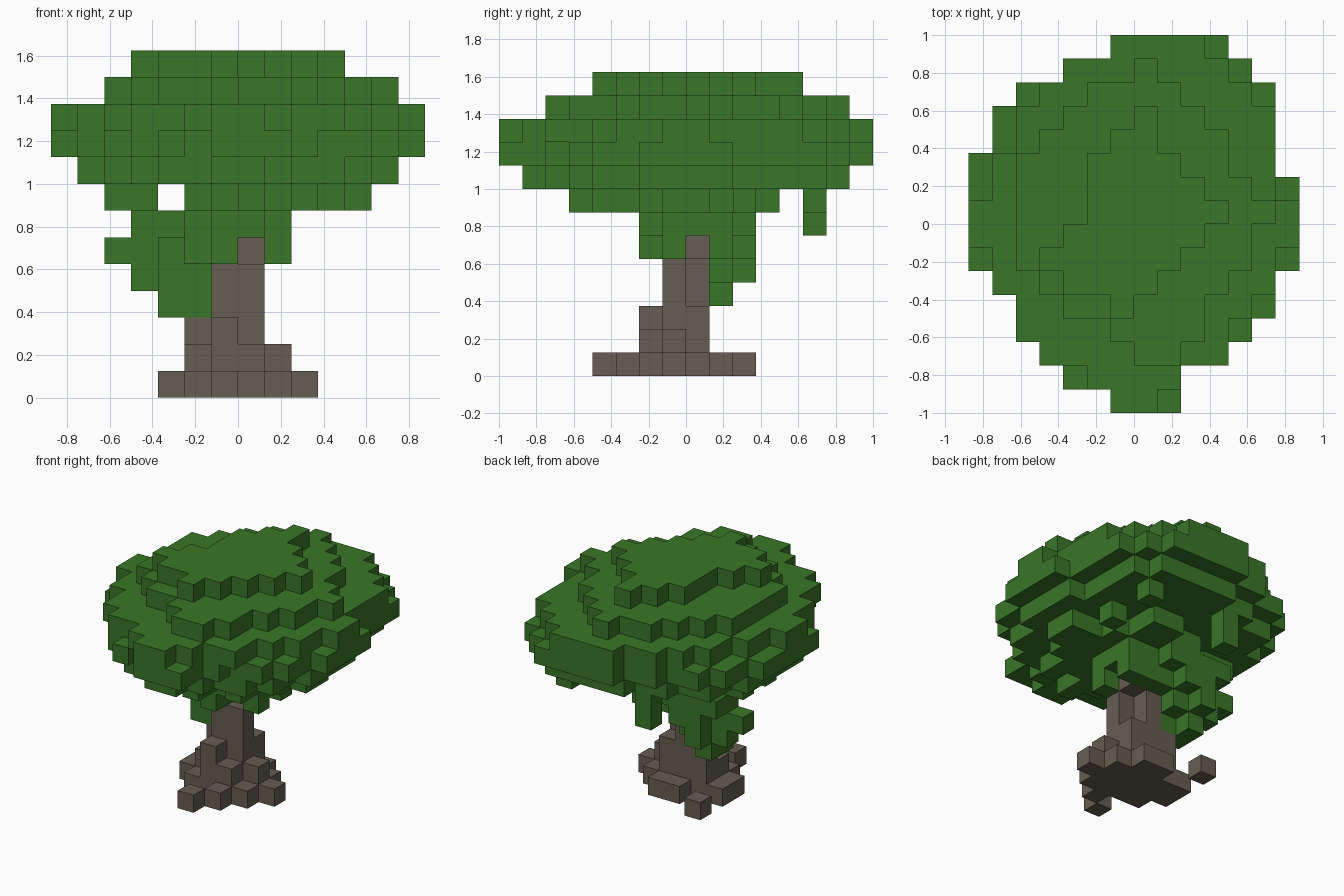
import bpy
import bmesh
from mathutils import Vector

cube = bpy.data.objects.get("Cube")
if cube:
    bpy.data.objects.remove(cube)

UNIT = 0.125  # edge of one block


def material(name, rgb):
    mat = bpy.data.materials.new(name)
    mat.use_nodes = True
    color = (*rgb, 1.0)
    mat.diffuse_color = color
    mat.node_tree.nodes["Principled BSDF"].inputs["Base Color"].default_value = color
    return mat


def slab(level, back_row, spans):
    """Blocks of one level: a (start, end) span per row, from back to front."""
    return {(x, back_row - i, level)
            for i, (start, end) in enumerate(spans) for x in range(start, end)}


def eroded(cells, level):
    """The same outline moved to another level and shrunk by one block."""
    steps = ((1, 0), (-1, 0), (0, 1), (0, -1))
    return {(x, y, level) for x, y, z in cells
            if all((x + dx, y + dy, z) in cells for dx, dy in steps)}


def build_blocks(name, cells, mat):
    """Make a mesh from the outer faces of a set of blocks."""
    bm = bmesh.new()
    for cell in cells:
        base = Vector(cell)
        for axis in range(3):
            for side in (0, 1):
                neighbour = list(cell)
                neighbour[axis] += 2 * side - 1
                if tuple(neighbour) in cells:
                    continue
                normal, u, v = (Vector([float(k == (axis + s) % 3) for k in range(3)])
                                for s in range(3))
                corner = base + normal * side
                loop = [corner, corner + u, corner + u + v, corner + v]
                if not side:
                    loop.reverse()
                bm.faces.new([bm.verts.new(p * UNIT) for p in loop])
    bmesh.ops.remove_doubles(bm, verts=bm.verts, dist=UNIT / 100)
    mesh = bpy.data.meshes.new(name)
    bm.to_mesh(mesh)
    bm.free()
    mesh.materials.append(mat)
    obj = bpy.data.objects.new(name, mesh)
    bpy.context.collection.objects.link(obj)
    return obj


bark = material("bark brown", (0.133, 0.109, 0.084))
leaf = material("leaf green", (0.041, 0.182, 0.021))

# Trunk: spreading roots, stepped foot, notched stem and a single top block
trunk = slab(0, 2, [(-3, -2), (-1, 1), (-3, 2), (-3, 3), (-2, 2), (0, 1), (-1, 0)])
trunk |= slab(1, 0, [(-2, 1), (-2, 2), (-1, 1)])
trunk |= slab(2, 0, [(-2, 1), (-1, 1), (-1, 0)])
for level in (3, 4):
    trunk |= slab(level, 0, [(-1, 0), (-1, 1)])
trunk |= {(0, 0, 5)}
build_blocks("trunk", trunk, bark)

# Canopy: widest level
wide = slab(9, 7, [(-1, 4), (-3, 5), (-5, 6), (-6, 6), (-6, 6), (-7, 6), (-7, 7), (-7, 7),
                   (-7, 7), (-7, 7), (-6, 6), (-5, 6), (-5, 5), (-4, 4), (-3, 2), (-1, 2)])

# Canopy: same outline one level up with some corners missing
notches = {(3, 7), (4, 6), (5, 5), (-5, 5), (-6, 4), (-6, 3), (-7, 2), (-7, 1), (-7, -2),
           (6, 1), (6, -2), (5, -4), (4, -5), (-3, -7), (1, -8)}
upper = {(x, y, 10) for x, y, z in wide if (x, y) not in notches}

# Canopy: inset level below, and corners missing under the rim
lower = eroded(wide, 8)
wide -= {(-5, -5, 9), (-2, -7, 9), (3, -6, 9)}

# Canopy: two stepped tiers on top
tier = slab(11, 6, [(0, 1), (-2, 2), (-3, 3), (-4, 4), (-5, 4), (-5, 5), (-5, 6),
                    (-5, 5), (-5, 5), (-4, 4), (-3, 3), (-1, 3), (0, 2)])
crown = slab(12, 4, [(0, 1), (-1, 1), (-2, 2), (-2, 3), (-2, 4),
                     (-3, 3), (-4, 2), (-3, 1), (-1, 0)])
canopy = lower | wide | upper | tier | crown

# Underside: ragged clumps narrowing to the stem
canopy |= slab(7, 3, [(0, 2), (-2, 2), (-2, 3), (-2, 5), (-2, 5),
                      (-2, 4), (-1, 3), (-1, 1), (0, 1)])
canopy |= slab(7, 1, [(-5, -3), (-4, -3), (-5, -3)])
canopy |= slab(6, 2, [(-4, 0), (-4, 2), (-2, 2), (-2, 2), (-1, 1)])
canopy |= {(2, -4, 7), (3, 2, 7), (3, 5, 7)}  # single hanging blocks
canopy |= {(-2, 5, 6), (-2, 5, 7)}  # hanging twig at the back
build_blocks("canopy", canopy, leaf)

# Side clump: leaves drooping beside the stem
clump = slab(5, 2, [(-3, -1), (-5, 1), (-3, 0), (-2, 0), (-1, 0)])
clump |= {(1, -1, 5), (1, 1, 5)}
clump |= slab(4, 2, [(-3, -2), (-4, -1), (-3, -1)])
clump |= slab(3, 1, [(-3, -2), (-3, -1)])
build_blocks("side_clump", clump, leaf)
